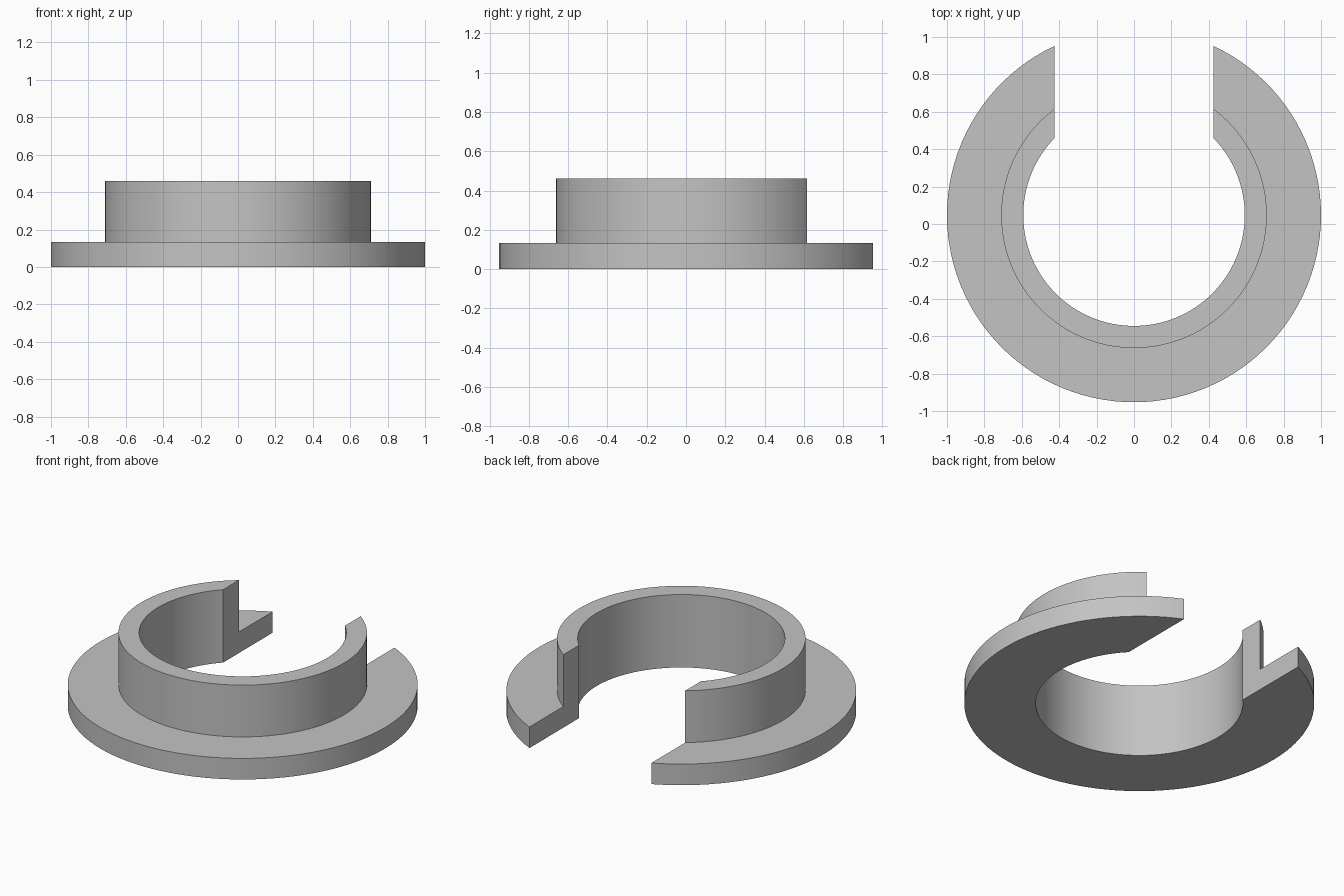
import bpy, bmesh, math

cube = bpy.data.objects.get("Cube")
if cube:
    bpy.data.objects.remove(cube, do_unlink=True)

BORE, COLLAR, FLANGE = 0.592, 0.71, 1.0   # radii
STEP, TOP = 0.133, 0.46                   # heights
SLOT = 0.425                              # half width of the rear opening
CENTRE_Y = 0.047
SEGMENTS = 96

grey = bpy.data.materials.new("plain grey")
grey.use_nodes = True
colour = (0.55, 0.55, 0.55, 1)
grey.diffuse_color = colour
grey.node_tree.nodes["Principled BSDF"].inputs["Base Color"].default_value = colour


def open_arc(bm, radius, z):
    """Row of vertices around the ring, stopping at the slot walls."""
    start = math.asin(SLOT / radius)
    sweep = 2 * (math.pi - start)
    angles = [start + sweep * i / SEGMENTS for i in range(SEGMENTS + 1)]
    return [bm.verts.new((radius * math.sin(a), CENTRE_Y + radius * math.cos(a), z))
            for a in angles]


# Stepped cross-section carried around the ring
profile = [(BORE, 0), (FLANGE, 0), (FLANGE, STEP),
           (COLLAR, STEP), (COLLAR, TOP), (BORE, TOP)]
bm = bmesh.new()
rows = [open_arc(bm, r, z) for r, z in profile]
for k, row in enumerate(rows):
    after = rows[(k + 1) % len(rows)]
    for i in range(SEGMENTS):
        bm.faces.new((row[i], row[i + 1], after[i + 1], after[i]))

# Flat slot walls
for end in (0, -1):
    bm.faces.new([row[end] for row in rows])
bmesh.ops.recalc_face_normals(bm, faces=bm.faces)

mesh = bpy.data.meshes.new("flanged_split_collar")
bm.to_mesh(mesh)
bm.free()
mesh.materials.append(grey)
collar = bpy.data.objects.new("flanged_split_collar", mesh)
bpy.context.collection.objects.link(collar)

# Smooth round walls with crisp rims
bpy.ops.object.select_all(action="DESELECT")
collar.select_set(True)
bpy.context.view_layer.objects.active = collar
bpy.ops.object.shade_smooth_by_angle(angle=math.radians(30))
